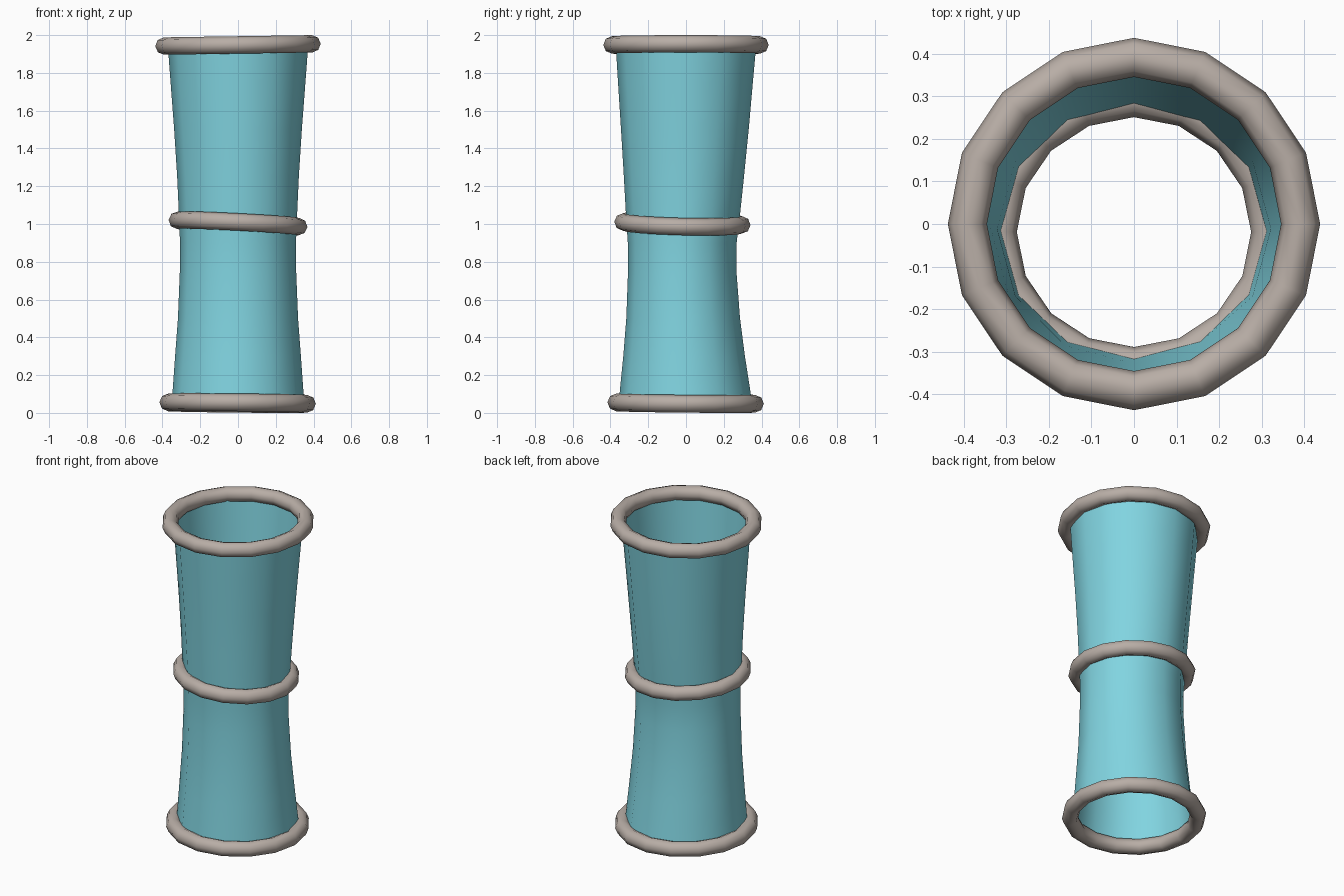
import bpy, math

if "Cube" in bpy.data.objects:
    bpy.data.objects.remove(bpy.data.objects["Cube"])


def material(name, color):
    m = bpy.data.materials.new(name)
    m.diffuse_color = (*color, 1)
    m.use_nodes = True
    m.node_tree.nodes["Principled BSDF"].inputs["Base Color"].default_value = m.diffuse_color
    return m


teal = material("teal", (0.22, 0.66, 0.75))
stone = material("stone", (0.48, 0.42, 0.38))

# Waisted open tube: (z, centre y, radius x, radius y) per section
sections = [(0.05, -0.003, 0.353, 0.353), (0.12, -0.005, 0.346, 0.345),
            (0.30, -0.010, 0.333, 0.322), (0.50, -0.015, 0.318, 0.301),
            (0.75, -0.020, 0.308, 0.287), (0.90, -0.020, 0.307, 0.288),
            (1.05, -0.016, 0.313, 0.302), (1.25, -0.011, 0.322, 0.318),
            (1.50, -0.006, 0.338, 0.338), (1.75, -0.003, 0.357, 0.357),
            (1.95, 0.0, 0.372, 0.372)]
N = 12
verts = [(rx * math.cos(2 * math.pi * i / N), cy + ry * math.sin(2 * math.pi * i / N), z)
         for z, cy, rx, ry in sections for i in range(N)]
faces = [(k * N + i, k * N + (i + 1) % N, (k + 1) * N + (i + 1) % N, (k + 1) * N + i)
         for k in range(len(sections) - 1) for i in range(N)]
mesh = bpy.data.meshes.new("tube_wall")
mesh.from_pydata(verts, [], faces)
mesh.materials.append(teal)
mesh.shade_smooth()
tube = bpy.data.objects.new("tube_wall", mesh)
bpy.context.collection.objects.link(tube)


# Slightly tilted rings around the tube
def ring(name, loc, tilt, major, minor, sy=1.0):
    bpy.ops.mesh.primitive_torus_add(major_segments=16, minor_segments=8,
                                     major_radius=major, minor_radius=minor,
                                     location=loc, rotation=(tilt[0], tilt[1], 0))
    o = bpy.context.object
    o.name = name
    o.scale.y = sy
    o.data.materials.append(stone)
    o.data.shade_smooth()


ring("bottom_ring", (-0.002, -0.002, 0.052), (-0.010, 0.010), 0.367, 0.047)
ring("middle_ring", (0, -0.019, 1.003), (-0.025, 0.052), 0.322, 0.046, 0.98)
ring("top_ring", (0, 0, 1.948), (0.0, -0.015), 0.392, 0.046)
